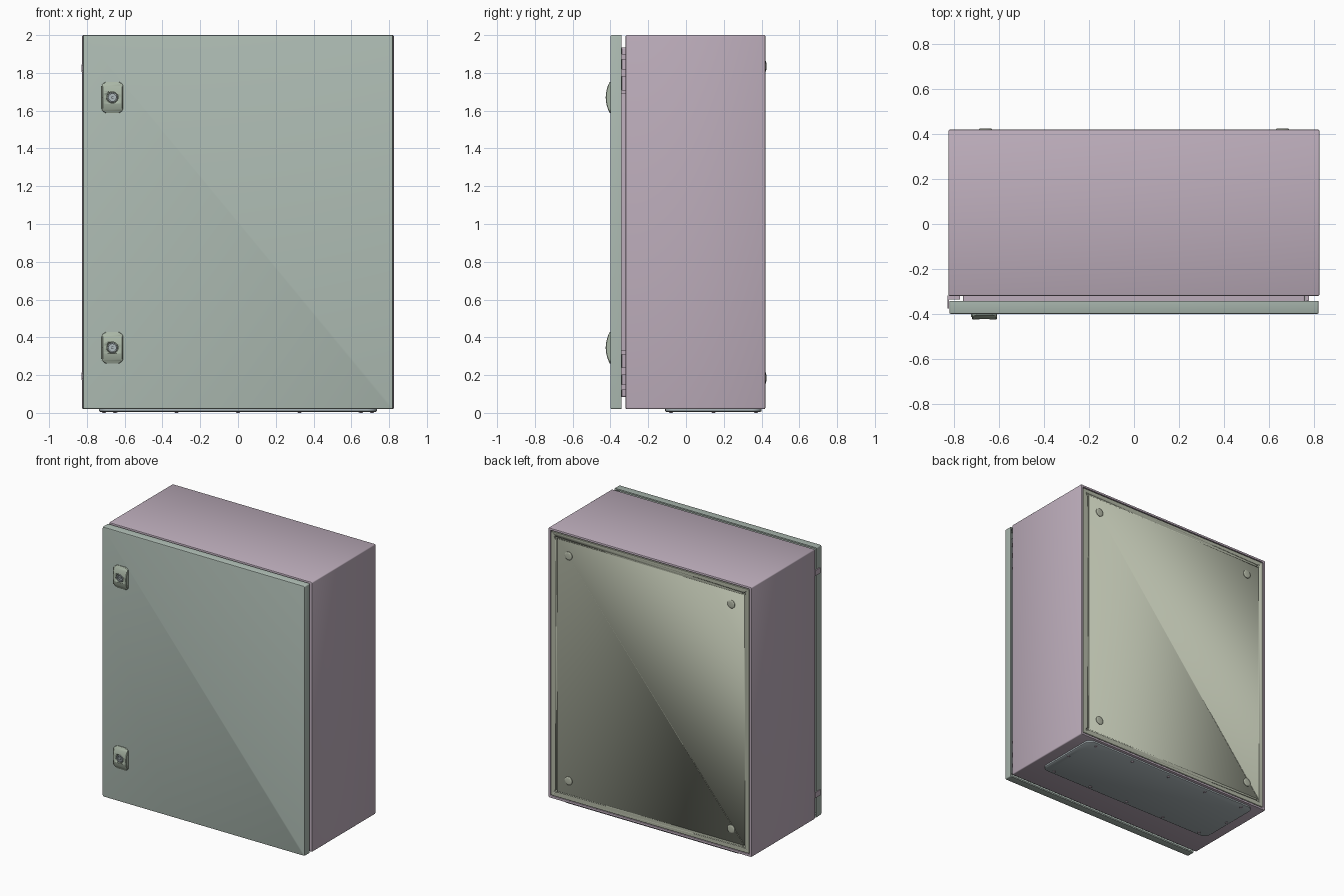
import bpy, bmesh, math
from mathutils import Vector

if "Cube" in bpy.data.objects:
    bpy.data.objects.remove(bpy.data.objects["Cube"])

CZ, HX, HZ = 1.01, 0.825, 0.99      # shell centre height and half sizes


def material(name, rgb):
    m = bpy.data.materials.new(name)
    m.diffuse_color = (*rgb, 1)
    m.use_nodes = True
    m.node_tree.nodes["Principled BSDF"].inputs["Base Color"].default_value = m.diffuse_color
    return m


MAUVE = material("mauve_paint", (0.51, 0.42, 0.50))
GREEN = material("door_paint", (0.42, 0.50, 0.45))
OLIVE = material("back_paint", (0.46, 0.49, 0.39))
SLATE = material("plate_paint", (0.42, 0.48, 0.50))
LOCKC = material("lock_finish", (0.40, 0.47, 0.38))
DARK = material("dark_finish", (0.22, 0.24, 0.25))


def finish(name, bm, mat):
    bmesh.ops.recalc_face_normals(bm, faces=bm.faces)
    me = bpy.data.meshes.new(name)
    bm.to_mesh(me)
    bm.free()
    ob = bpy.data.objects.new(name, me)
    bpy.context.collection.objects.link(ob)
    me.materials.append(mat)
    bpy.ops.object.select_all(action='DESELECT')
    ob.select_set(True)
    bpy.context.view_layer.objects.active = ob
    bpy.ops.object.shade_smooth_by_angle(angle=math.radians(35))
    return ob


def loft(name, rings, mat, closed=False):
    """Bridge equal-length point rings; cap the ends or close into a loop."""
    bm = bmesh.new()
    vs = [[bm.verts.new(p) for p in r] for r in rings]
    n = len(vs[0])
    for a, b in zip(vs, vs[1:] + (vs[:1] if closed else [])):
        for i in range(n):
            j = (i + 1) % n
            bm.faces.new((a[i], a[j], b[j], b[i]))
    if not closed:
        bm.faces.new(vs[0])
        bm.faces.new(vs[-1])
    return finish(name, bm, mat)


def rounded_rect(hx, hh, r, seg=4):
    pts = []
    for k, (sx, sh) in enumerate([(1, 1), (-1, 1), (-1, -1), (1, -1)]):
        for i in range(seg + 1):
            a = math.pi / 2 * (k + i / seg)
            pts.append((sx * (hx - r) + r * math.cos(a), sh * (hh - r) + r * math.sin(a)))
    return pts


def shell_ring(d, y, hx=HX, r=0.008):
    """Rounded rectangle inset by d from the cabinet outline, at depth y."""
    return [(u, y, CZ + v) for u, v in rounded_rect(hx - d, HZ - d, r)]


def circle(x, y, z, r, axis='y', n=32):
    pts = []
    for i in range(n):
        a = 2 * math.pi * i / n
        u, v = r * math.cos(a), r * math.sin(a)
        pts.append((x + u, y, z + v) if axis == 'y' else (x + u, y + v, z))
    return pts


def box(name, x, y, z, mat):
    return loft(name, [[(x[0], b, z[0]), (x[1], b, z[0]), (x[1], b, z[1]), (x[0], b, z[1])]
                       for b in y], mat)


def cut(ob, cutter):
    m = ob.modifiers.new("cut", 'BOOLEAN')
    m.operation, m.solver, m.object = 'DIFFERENCE', 'EXACT', cutter
    bpy.ops.object.select_all(action='DESELECT')
    ob.select_set(True)
    bpy.context.view_layer.objects.active = ob
    bpy.ops.object.modifier_apply(modifier=m.name)
    bpy.data.objects.remove(cutter)


# Sheet-metal body: back lip, walls, front return and sealing rim
loft("body_shell", [shell_ring(d, y) for d, y in [
    (0.016, 0.400), (0.016, 0.418), (0.013, 0.420), (0.006, 0.420), (0.002, 0.418),
    (0, 0.413), (0, -0.313), (0.002, -0.318), (0.007, -0.320), (0.065, -0.320),
    (0.065, -0.368), (0.073, -0.368), (0.073, -0.310), (0.010, -0.310), (0.010, 0.400)]],
    MAUVE, closed=True)

# Back panel set inside the lip, with four corner holes
back = loft("back_panel", [shell_ring(d, y) for d, y in [
    (0.010, 0.390), (0.010, 0.400), (0.021, 0.400), (0.021, 0.415), (0.023, 0.417)]], OLIVE)
for sx in (-1, 1):
    for z in (0.083, 1.937):
        cut(back, loft("hole_cutter", [circle(sx * 0.762, y, z, 0.011) for y in (0.408, 0.43)], DARK))

# Domed plugs over the wall-mounting holes
for sx in (-1, 1):
    for z in (0.185, 1.835):
        loft("mounting_plug", [circle(sx * 0.66, y, z, r) for r, y in [
            (0.030, 0.410), (0.030, 0.421), (0.026, 0.424), (0.018, 0.425)]], OLIVE)

# Door pan, open to the rear, and its gasket
loft("door", [shell_ring(d, y, 0.821) for d, y in [
    (0.006, -0.400), (0.002, -0.3985), (0, -0.394), (0, -0.342),
    (0.010, -0.342), (0.010, -0.389)]], GREEN)
loft("door_gasket", [shell_ring(d, y) for d, y in [
    (0.055, -0.390), (0.055, -0.366), (0.085, -0.366), (0.085, -0.390)]], DARK, closed=True)

# Hinges in the gap on the right, mirrored top to bottom
for s in (-1, 1):
    for off, h in ((0.69, 0.010), (0.79, 0.020), (0.875, 0.015)):
        c = CZ + s * off
        box("hinge_knuckle", (0.762, 0.778), (-0.375, -0.319), (c - h, c + h), MAUVE)
    loft("hinge_pin", [circle(0.770, -0.345, CZ + s * o, 0.005, 'z', 16)
                       for o in (0.68, 0.92)], DARK)
    # Catch clip on the left edge
    c = CZ + s * 0.815
    box("edge_clip", (-0.829, -0.822), (-0.375, -0.318), (c - 0.02, c + 0.02), MAUVE)
    box("edge_clip_foot", (-0.829, -0.775), (-0.336, -0.319), (c - 0.015, c + 0.015), MAUVE)


# Quarter-turn lock: crowned cover, recessed barrel and key bit
def lock(x, z):
    rings = []
    for i in range(-16, 17):
        t = 0.083 * math.sin(i / 16 * math.pi / 2)
        a = abs(t)
        w = 0.055 if a < 0.066 else 0.055 - 0.020 * ((a - 0.066) / 0.017) ** 1.5
        f = -0.404 - 0.021 * (1 - (t / 0.083) ** 2)
        rings.append([(x - w, -0.399, z + t), (x - w, f + 0.003, z + t), (x - w + 0.004, f, z + t),
                      (x + w - 0.004, f, z + t), (x + w, f + 0.003, z + t), (x + w, -0.399, z + t)])
    cover = loft("lock_cover", rings, LOCKC)
    cut(cover, loft("lock_cutter", [circle(x, y, z, 0.030) for y in (-0.44, -0.411)], DARK))
    box("lock_side_rib", (x - 0.061, x - 0.050), (-0.413, -0.399), (z - 0.06, z + 0.06), LOCKC)
    loft("lock_barrel", [circle(x, y, z, r) for r, y in [
        (0.027, -0.408), (0.027, -0.421), (0.025, -0.423), (0.019, -0.423), (0.019, -0.413)]], SLATE)
    loft("lock_key_pin", [circle(x, y, z, 0.007, 'y', 16) for y in (-0.412, -0.421)], SLATE)
    box("lock_key_bit", (x - 0.014, x + 0.014), (-0.419, -0.412), (z - 0.003, z + 0.003), SLATE)


for lock_z in (0.345, 1.67):
    lock(-0.665, lock_z)

# Floor closing the shell is part of the body walls; the cable entry plate sits beneath it
PY = 0.145
loft("cable_entry_plate", [[(u, PY + v, z) for u, v in rounded_rect(0.735 - d, 0.255 - d, 0.05 - d, 6)]
                           for d, z in [(0, 0.022), (0, 0.009), (0.006, 0.005)]], SLATE)
screws = [(i * 0.325, PY + s * 0.225) for i in range(-2, 3) for s in (-1, 1)]
screws += [(s * 0.71, PY) for s in (-1, 1)]
for x, y in screws:
    loft("plate_screw", [circle(x, y, z, r, 'z', 16) for r, z in [
        (0.011, 0.007), (0.011, 0.003), (0.007, 0.0)]], MAUVE)
